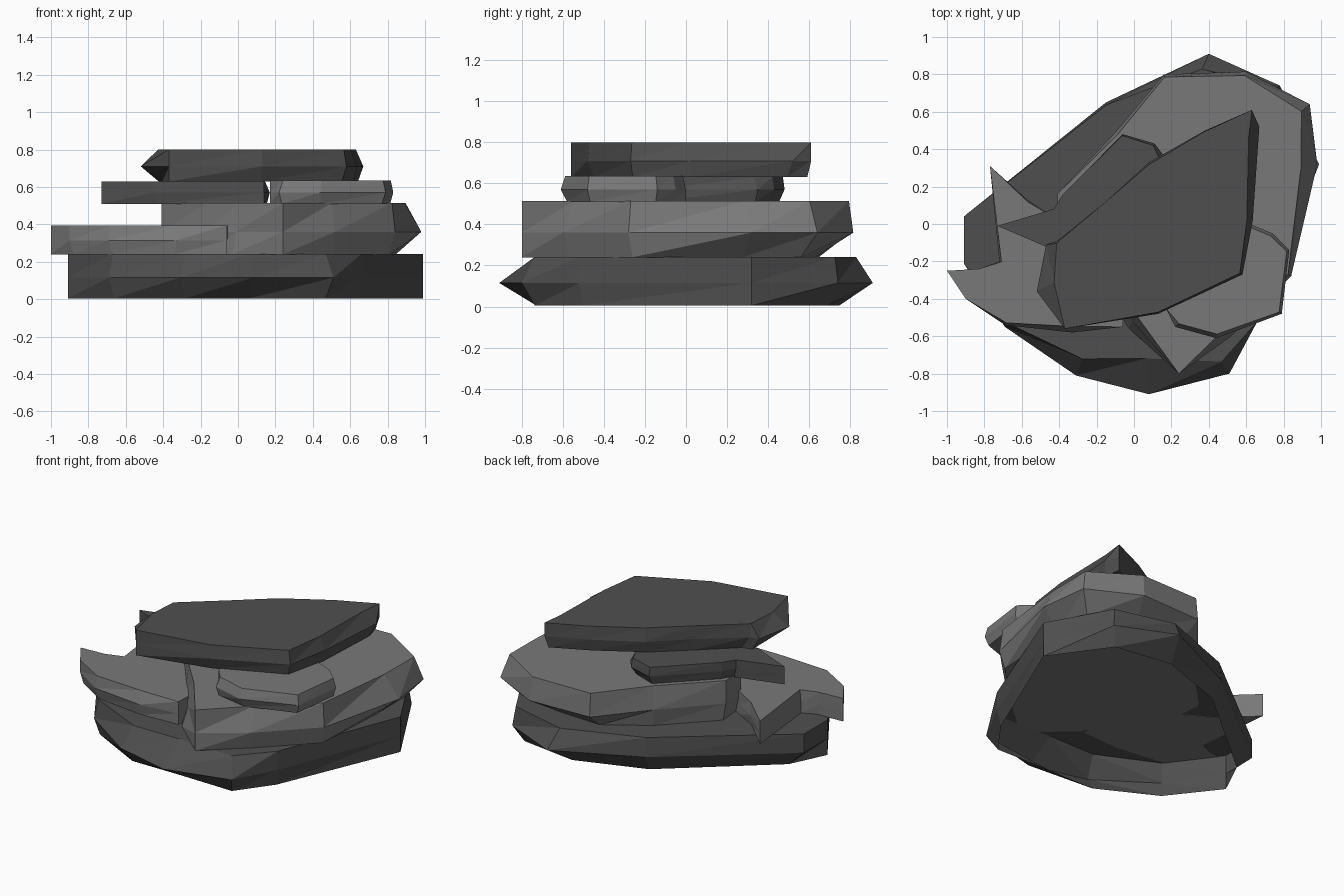
import bpy, bmesh

def material(name, v):
    m = bpy.data.materials.new(name)
    m.diffuse_color = (v, v, v, 1)
    return m

dark = material("dark stone", 0.078)
light = material("light stone", 0.19)

def slab(name, mat, centre, z0, zm, z1, pts, closed=True):
    """Faceted slab: outer ring at mid height, top and bottom rings pulled
    toward the centre. Each point is x, y, top factor, bottom factor."""
    cx, cy = centre
    bm = bmesh.new()
    rings = []
    for z, k in ((z0, 3), (zm, None), (z1, 2)):
        ring = []
        for p in pts:
            f = p[k] if k else 1.0
            ring.append(bm.verts.new((cx + (p[0] - cx) * f, cy + (p[1] - cy) * f, z)))
        rings.append(ring)
    n = len(pts)
    # sides split into triangles for a chipped look
    for lo, hi in zip(rings, rings[1:]):
        for i in range(n):
            j = (i + 1) % n
            bm.faces.new((lo[i], lo[j], hi[j]))
            bm.faces.new((lo[i], hi[j], hi[i]))
    # caps may be concave, so they need normals before splitting
    caps = [bm.faces.new(rings[-1])]
    if closed:
        caps.append(bm.faces.new(rings[0][::-1]))
    bm.normal_update()
    bmesh.ops.triangulate(bm, faces=caps, ngon_method='EAR_CLIP')
    me = bpy.data.meshes.new(name)
    bm.to_mesh(me)
    bm.free()
    me.materials.append(mat)
    bpy.context.collection.objects.link(bpy.data.objects.new(name, me))

# base slab, open underneath
slab("base_slab", dark, (0, 0), 0.005, 0.115, 0.242, [
    (-0.91, -0.21, 1, 1), (-0.69, -0.55, .97, .96), (-0.31, -0.81, .89, .9),
    (0.08, -0.91, .79, .8), (0.51, -0.80, .92, .92), (0.66, -0.52, 1, .97),
    (0.99, 0.32, 1, 1), (0.78, 0.74, .98, .93), (0.40, 0.91, .91, .82),
    (-0.15, 0.65, .98, .9), (-0.91, 0.04, 1, .87)], closed=False)

# large light slab
slab("main_slab", light, (0.3, 0.1), 0.24, 0.36, 0.515, [
    (0.24, -0.80, 1, 1), (0.52, -0.60, .92, .95), (0.84, -0.28, .97, .95),
    (0.98, 0.32, .87, .8), (0.94, 0.64, .93, .85), (0.60, 0.815, .97, .74),
    (0.16, 0.80, .98, .78), (-0.10, 0.49, .97, .95), (-0.41, 0.16, 1, .97),
    (-0.41, 0.00, 1, .95), (-0.18, -0.30, .97, 1), (-0.01, -0.52, .94, 1.06)])

# low slab on the left with two pointed ends and a notch between them
slab("left_slab", light, (-0.5, -0.25), 0.24, 0.315, 0.395, [
    (-1.0, -0.25, 1, 1), (-0.90, -0.40, 1, .95), (-0.69, -0.54, .96, .93),
    (-0.33, -0.58, .9, .95), (-0.06, -0.55, 1, 1), (-0.05, -0.20, 1, 1),
    (-0.42, 0.03, 1, 1), (-0.57, 0.13, .97, .95), (-0.77, 0.31, 1, 1),
    (-0.72, -0.20, .95, 1), (-0.83, -0.24, 1, .95)])

# thin layer, dark left piece and light right piece
slab("thin_slab_left", dark, (-0.15, 0.1), 0.51, 0.57, 0.63, [
    (-0.73, -0.01, 1, 1), (-0.45, -0.13, 1, .95), (0.14, -0.15, 1, 1),
    (0.17, 0.35, .92, .95), (0.11, 0.43, .97, .9), (-0.06, 0.48, .98, .93),
    (-0.38, 0.16, 1, .95), (-0.43, 0.08, 1, .95)])
slab("thin_slab_right", light, (0.5, -0.3), 0.51, 0.57, 0.635, [
    (0.17, -0.45, 1, 1), (0.22, -0.55, .93, .95), (0.44, -0.61, .93, .9),
    (0.79, -0.48, .95, .93), (0.83, -0.14, .96, .95), (0.74, -0.05, .95, .93),
    (0.62, 0.00, .95, 1), (0.18, -0.10, 1, 1)])

# top slab
slab("top_slab", dark, (0.1, -0.05), 0.63, 0.71, 0.80, [
    (-0.52, -0.36, .85, .82), (-0.37, -0.56, 1, 1), (0.13, -0.48, .98, .92),
    (0.58, -0.27, .97, .95), (0.635, 0.02, .94, .97), (0.67, 0.52, .9, .95),
    (0.63, 0.61, 1, .97), (0.38, 0.50, .99, .95), (0.08, 0.33, .97, .93),
    (-0.15, 0.12, 1, .95), (-0.41, -0.09, .98, .9), (-0.47, -0.11, .9, .92)])
